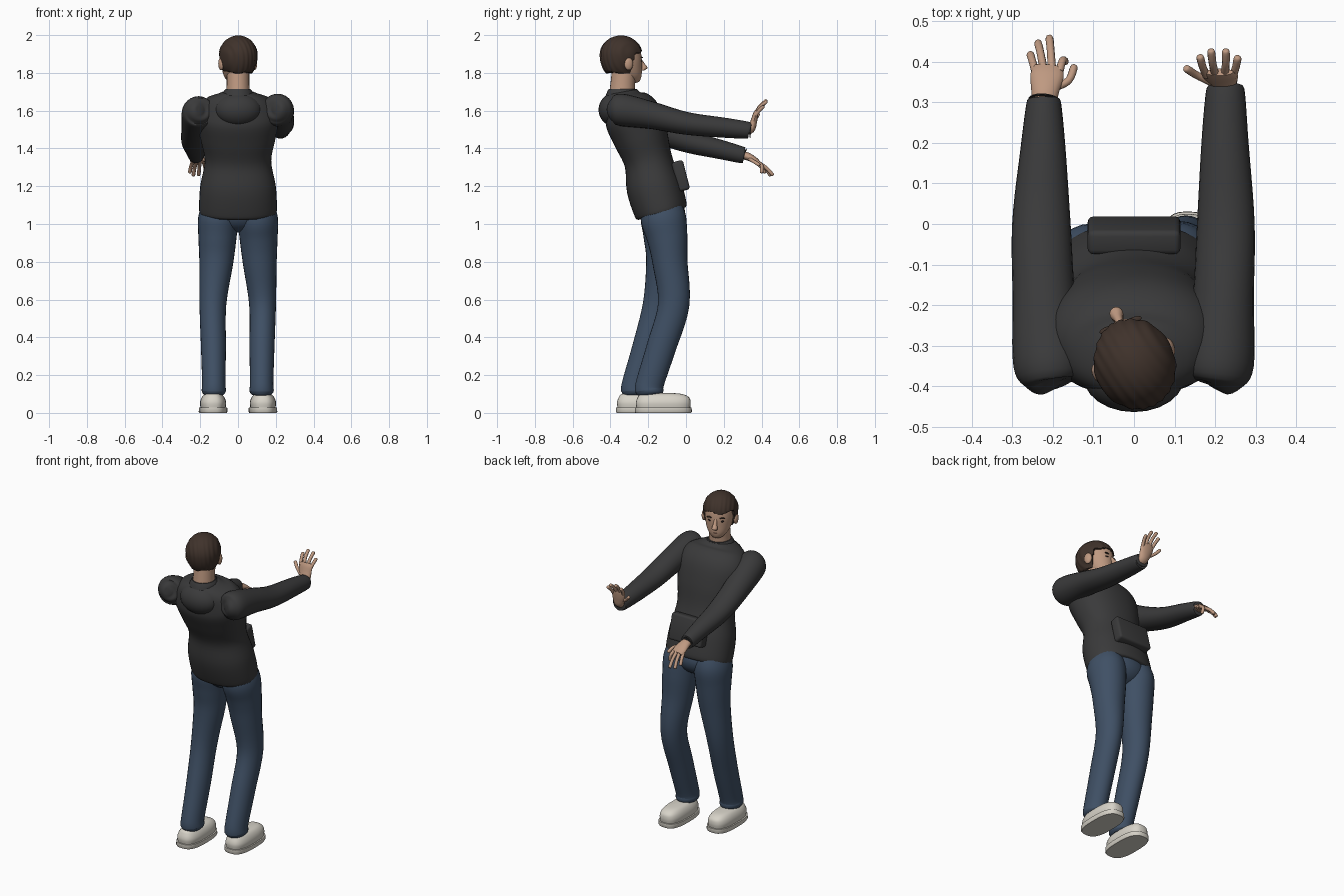
import bpy, bmesh, math
from mathutils import Vector, Matrix


def material(name, rgb):
    m = bpy.data.materials.new(name)
    m.diffuse_color = (*rgb, 1)
    return m


KNIT = material("dark_knit", (0.042, 0.042, 0.043))
DENIM = material("denim", (0.05, 0.08, 0.13))
SKIN = material("skin", (0.52, 0.32, 0.22))
HAIR = material("brown_hair", (0.05, 0.032, 0.024))
SHOE = material("off_white", (0.68, 0.65, 0.58))
DARK = material("dark_detail", (0.03, 0.02, 0.018))
LIP = material("lip", (0.33, 0.14, 0.11))
# the head is turned slightly to its left
HEAD = Matrix.Translation((0, -0.34, 0)) @ Matrix.Rotation(math.radians(20), 4, 'Z')


def finish(name, bm, mat, xf=None, angle=45):
    bmesh.ops.recalc_face_normals(bm, faces=bm.faces)
    if xf is not None:
        bm.transform(xf)
    me = bpy.data.meshes.new(name)
    bm.to_mesh(me)
    bm.free()
    me.materials.append(mat)
    for p in me.polygons:
        p.use_smooth = True
    me.set_sharp_from_angle(angle=math.radians(angle))
    ob = bpy.data.objects.new(name, me)
    bpy.context.collection.objects.link(ob)
    return ob


def spline(pts, steps):
    """Resample tuples with a Catmull-Rom curve."""
    out = []
    for i in range(len(pts) - 1):
        a, b, c, d = (pts[min(max(i + k, 0), len(pts) - 1)] for k in (-1, 0, 1, 2))
        for s in range(steps):
            t = s / steps
            out.append([0.5 * (2 * q + (r - p) * t + (2 * p - 5 * q + 4 * r - w) * t * t
                               + (3 * q - p - 3 * r + w) * t ** 3)
                        for p, q, r, w in zip(a, b, c, d)])
    return out + [list(pts[-1])]


def tube(name, pts, mat, n=24, steps=5, level=False, power=2.0, xf=None):
    """Loft (x, y, z, half width, half depth) rings along a smooth path."""
    rings = spline(pts, steps)
    ctr = [Vector(r[:3]) for r in rings]
    bm = bmesh.new()
    loops = []
    for i, r in enumerate(rings):
        t = Vector((0, 0, 1))
        if not level:
            t = (ctr[min(i + 1, len(ctr) - 1)] - ctr[max(i - 1, 0)]).normalized()
        u = Vector((1, 0, 0))
        u = (u - t * t.dot(u)).normalized()
        v = t.cross(u)
        loop = []
        for k in range(n):
            a = 2 * math.pi * k / n
            c, s = math.cos(a), math.sin(a)
            c = math.copysign(abs(c) ** (2 / power), c)
            s = math.copysign(abs(s) ** (2 / power), s)
            loop.append(bm.verts.new(ctr[i] + u * c * max(r[3], .001) + v * s * max(r[4], .001)))
        loops.append(loop)
    for a, b in zip(loops, loops[1:]):
        for k in range(n):
            bm.faces.new((a[k], a[(k + 1) % n], b[(k + 1) % n], b[k]))
    bm.faces.new(loops[0])
    bm.faces.new(loops[-1])
    return finish(name, bm, mat, xf)


def ball(name, c, r, mat, xf=None):
    bm = bmesh.new()
    bmesh.ops.create_uvsphere(bm, u_segments=24, v_segments=16, radius=1)
    bm.transform(Matrix.Translation(c) @ Matrix.Diagonal((*r, 1)))
    return finish(name, bm, mat, xf)


def digit(name, pts, r=0.0095):
    """Round-tipped finger along a few points."""
    rad = [r * 1.1] + [r] * (len(pts) - 1)
    p = [(*q, k, k) for q, k in zip(pts, rad)]
    tip = Vector(pts[-1]) + (Vector(pts[-1]) - Vector(pts[-2])).normalized() * r * 0.7
    tube(name, p + [(*tip, r * .35, r * .35)], SKIN, n=10, steps=4)


# sweater body, upper back and collar
tube("sweater_body", [(0, -.128, 1.055, .198, .13), (0, -.135, 1.08, .206, .142),
                      (0, -.17, 1.2, .2, .146), (0, -.2, 1.335, .176, .128),
                      (0, -.24, 1.46, .2, .145), (0, -.285, 1.575, .215, .15),
                      (0, -.325, 1.655, .17, .11), (0, -.335, 1.7, .075, .078)],
     KNIT, n=40, power=2.2)
ball("upper_back", (0, -.375, 1.605), (.125, .088, .09), KNIT)
tube("collar", [(0, -.335, 1.68, .085, .09), (0, -.335, 1.7, .077, .082),
                (0, -.335, 1.715, .066, .074)], KNIT)

# sleeves
tube("right_sleeve", [(.2, -.405, 1.61, .02, .02), (.205, -.392, 1.609, .06, .06),
                      (.21, -.345, 1.605, .085, .085), (.22, -.18, 1.575, .075, .072),
                      (.226, 0, 1.533, .071, .06), (.224, .2, 1.51, .058, .053),
                      (.225, .325, 1.497, .048, .045), (.225, .335, 1.495, .04, .037)], KNIT)
tube("left_sleeve", [(-.2, -.405, 1.605, .02, .02), (-.205, -.392, 1.602, .06, .06),
                     (-.21, -.345, 1.59, .087, .085), (-.222, -.18, 1.51, .077, .072),
                     (-.228, 0, 1.44, .072, .06), (-.224, .18, 1.395, .056, .051),
                     (-.222, .295, 1.366, .043, .044), (-.222, .305, 1.364, .036, .037)], KNIT)

# front pouch
bm = bmesh.new()
bmesh.ops.create_cube(bm, size=1)
bm.transform(Matrix.Diagonal((.228, .062, .16, 1)))
bmesh.ops.bevel(bm, geom=bm.edges[:], offset=.014, segments=3, affect='EDGES', profile=.5)
finish("front_pouch", bm, KNIT,
       Matrix.Translation((0, -.028, 1.255)) @ Matrix.Rotation(.25, 4, 'X'))

# jeans
ball("jeans_seat", (0, -.12, 1.06), (.16, .115, .105), DENIM)
LEGS = {"right": (1, (-.065, -.13, -.195), -.085, -.12, 0.0),
        "left": (-1, (-.145, -.205, -.268), -.118, -.22, -.003)}
for side, (s, (knee, shin, ankle), thigh, shoe_y, dx) in LEGS.items():
    tube(side + "_jeans_leg",
         [(s * .1, -.135, 1.115, .085, .1), (s * .105, -.12, 1.03, .106, .12),
          (s * .109, (thigh - .115) / 2, .93, .101, .108), (s * .115, thigh, .8, .09, .093),
          (s * .13 + dx, knee, .575, .071, .083), (s * .127 + dx, shin, .35, .066, .078),
          (s * .125 + dx, ankle + .005, .16, .062, .074), (s * .125 + dx, ankle, .115, .064, .075),
          (s * .125 + dx, ankle, .095, .05, .06)], DENIM, n=28)
    # shoe upper and sole
    x = s * .132
    tube(side + "_shoe_upper",
         [(x, shoe_y, .025, .066, .142), (x, shoe_y, .055, .069, .145),
          (x, shoe_y, .082, .06, .136), (x, shoe_y - .01, .1, .042, .11),
          (x, shoe_y - .02, .106, .01, .05)], SHOE, n=36, level=True, power=2.8)
    tube(side + "_shoe_sole", [(x, shoe_y, 0, .072, .147), (x, shoe_y, .006, .076, .151),
                               (x, shoe_y, .028, .075, .15)],
         SHOE, n=36, steps=1, level=True, power=2.8)

# right hand, raised with the palm forward
tube("right_palm", [(.225, .305, 1.49, .028, .022), (.223, .342, 1.502, .031, .022),
                    (.216, .358, 1.54, .04, .018), (.211, .368, 1.58, .044, .014),
                    (.21, .374, 1.6, .034, .009)], SKIN, n=16)
for nm, pts in {
        "index": [(.178, .366, 1.578), (.169, .387, 1.61), (.163, .41, 1.632)],
        "middle": [(.2, .368, 1.585), (.194, .393, 1.626), (.19, .424, 1.652)],
        "ring": [(.223, .368, 1.583), (.226, .394, 1.622), (.226, .424, 1.646)],
        "little": [(.244, .366, 1.572), (.251, .387, 1.6), (.255, .408, 1.62)],
        "thumb": [(.19, .35, 1.53), (.155, .366, 1.553), (.13, .382, 1.58)]}.items():
    digit("right_" + nm, pts)

# left hand, lowered with the palm down
tube("left_palm", [(-.222, .285, 1.368, .028, .022), (-.219, .325, 1.358, .034, .021),
                   (-.214, .365, 1.338, .041, .016), (-.211, .388, 1.324, .034, .009)],
     SKIN, n=16)
for nm, pts in {
        "index": [(-.184, .375, 1.33), (-.176, .402, 1.308), (-.17, .4, 1.275)],
        "middle": [(-.202, .38, 1.328), (-.205, .426, 1.296), (-.208, .457, 1.262)],
        "ring": [(-.222, .378, 1.327), (-.23, .42, 1.295), (-.236, .445, 1.26)],
        "little": [(-.241, .37, 1.327), (-.25, .4, 1.3), (-.255, .417, 1.275)],
        "thumb": [(-.2, .335, 1.345), (-.162, .352, 1.335), (-.148, .385, 1.314)]}.items():
    digit("left_" + nm, pts)

# neck and head
tube("neck", [(0, -.34, 1.66, .064, .07), (0, -.335, 1.74, .06, .065),
              (0, -.325, 1.83, .06, .065)], SKIN)
tube("head", [(0, .068, 1.747, .012, .012), (0, .06, 1.756, .034, .038),
              (0, .042, 1.785, .06, .066), (0, .022, 1.83, .077, .087),
              (0, .008, 1.88, .084, .1), (0, 0, 1.93, .078, .096),
              (0, 0, 1.97, .045, .06), (0, 0, 1.98, .01, .01)],
     SKIN, n=32, level=True, xf=HEAD)
tube("nose", [(0, .098, 1.877, .008, .01), (0, .115, 1.85, .011, .013),
              (0, .126, 1.827, .017, .018), (0, .112, 1.812, .012, .012)],
     SKIN, n=14, level=True, xf=HEAD)
tube("mouth", [(-.028, .092, 1.798, .003, .003), (0, .107, 1.789, .005, .005),
               (.028, .092, 1.798, .003, .003)], LIP, n=8, xf=HEAD @ Matrix.Identity(4), level=True)
for s, side in ((1, "right"), (-1, "left")):
    ball(side + "_ear", (s * .093, .005, 1.848), (.014, .024, .034), SKIN, HEAD)
    ball(side + "_eye", (s * .034, .094, 1.862), (.013, .009, .006), DARK, HEAD)
    ball(side + "_eyebrow", (s * .035, .097, 1.882), (.02, .008, .004), HAIR, HEAD)

# combed hair: ridged cap tucked into the head below the hairline
bm = bmesh.new()
bmesh.ops.create_uvsphere(bm, u_segments=96, v_segments=56, radius=1)
for v in bm.verts:
    x, y, z = v.co
    ridge = 1 + .016 * math.sin(24 * x + 7 * y + 3 * z)
    p = Vector((x * .1 * ridge, -.004 + y * .114 * ridge, 1.893 + z * (.105 if z > 0 else .135)))
    f = min(max((p.y - .02) / .03, 0), 1)
    line = 1.8 + .108 * f * f * (3 - 2 * f) + .006 * math.sin(60 * p.x)
    if p.z < line:
        p.x *= .6
        p.y *= .6
        p.z = max(p.z, 1.8)
    v.co = p
finish("hair", bm, HAIR, HEAD, 60)
